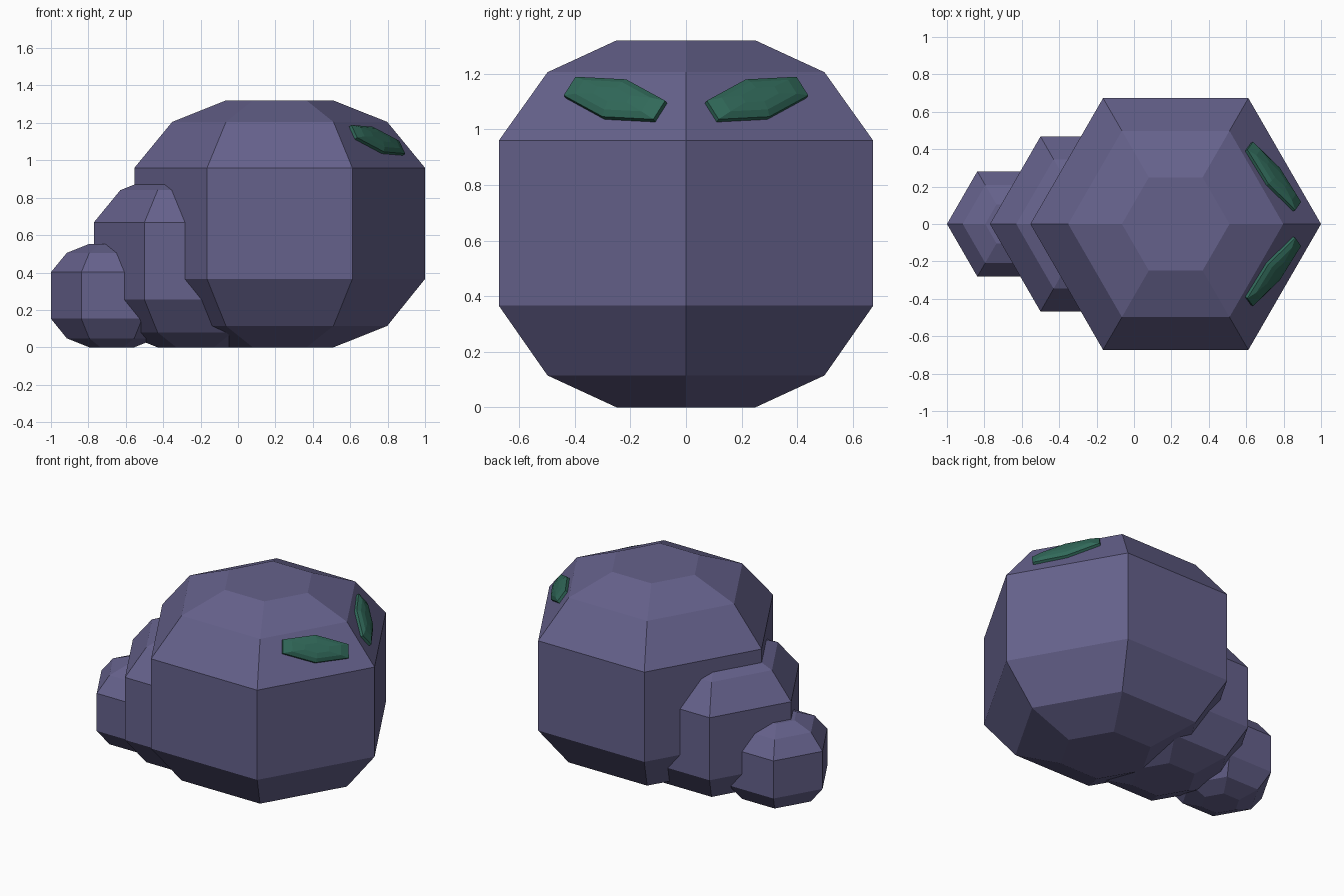
import bpy, bmesh
from math import cos, sin, pi, radians
from mathutils import Matrix, Vector

if "Cube" in bpy.data.objects:
    bpy.data.objects.remove(bpy.data.objects["Cube"])

# Shared faceted pebble profile: (radius fraction, height fraction)
PROFILE = [(0.37, 0), (0.74, 0.087), (1, 0.277), (1, 0.727), (0.74, 0.913), (0.37, 1)]


def material(name, color):
    m = bpy.data.materials.new(name)
    m.diffuse_color = (*color, 1)
    m.use_nodes = True
    m.node_tree.nodes["Principled BSDF"].inputs["Base Color"].default_value = m.diffuse_color
    return m


def pebble(name, matrix, mat):
    """Six-sided rounded solid, unit radius and unit height, placed by matrix."""
    bm = bmesh.new()
    rings = [[bm.verts.new((r * cos(i * pi / 3), r * sin(i * pi / 3), z)) for i in range(6)]
             for r, z in PROFILE]
    for a, b in zip(rings, rings[1:]):
        for i in range(6):
            j = (i + 1) % 6
            bm.faces.new((a[i], a[j], b[j], b[i]))
    bm.faces.new(rings[0][::-1])
    bm.faces.new(rings[-1])
    bm.transform(matrix)
    bmesh.ops.recalc_face_normals(bm, faces=bm.faces)
    me = bpy.data.meshes.new(name)
    bm.to_mesh(me)
    bm.free()
    me.materials.append(mat)
    ob = bpy.data.objects.new(name, me)
    bpy.context.collection.objects.link(ob)
    return ob


purple = material("purple", (0.13, 0.12, 0.26))
green = material("green", (0.03, 0.14, 0.10))

# Body and two tail segments shrinking toward -x
for name, x, r, h in (("body", 0.223, 0.777, 1.32),
                      ("tail_middle", -0.23, 0.54, 0.92),
                      ("tail_tip", -0.675, 0.325, 0.553)):
    pebble(name, Matrix.Translation((x, 0, 0)) @ Matrix.Diagonal((r, r, h, 1)), purple)

# Slanted eyes: flattened pebbles half sunk in the sloping front facets
out = Vector((cos(pi / 6), sin(pi / 6), 0))
u = Vector((-0.5, 0.866, 0))
n = (out * 0.814 + Vector((0, 0, 0.581))).normalized()
v = n.cross(u)
facet = Matrix((u, v, n)).transposed().to_4x4()
place = (Matrix.Translation((0.737, 0.25, 1.102)) @ facet
         @ Matrix.Rotation(radians(14.5), 4, 'Z')
         @ Matrix.Diagonal((0.243, 0.085, 0.08, 1))
         @ Matrix.Rotation(pi / 6, 4, 'Z') @ Matrix.Translation((0, 0, -0.5)))
eyes = pebble("eyes", place, green)
mod = eyes.modifiers.new("mirror", 'MIRROR')
mod.use_axis = (False, True, False)
mod.use_mirror_merge = False
